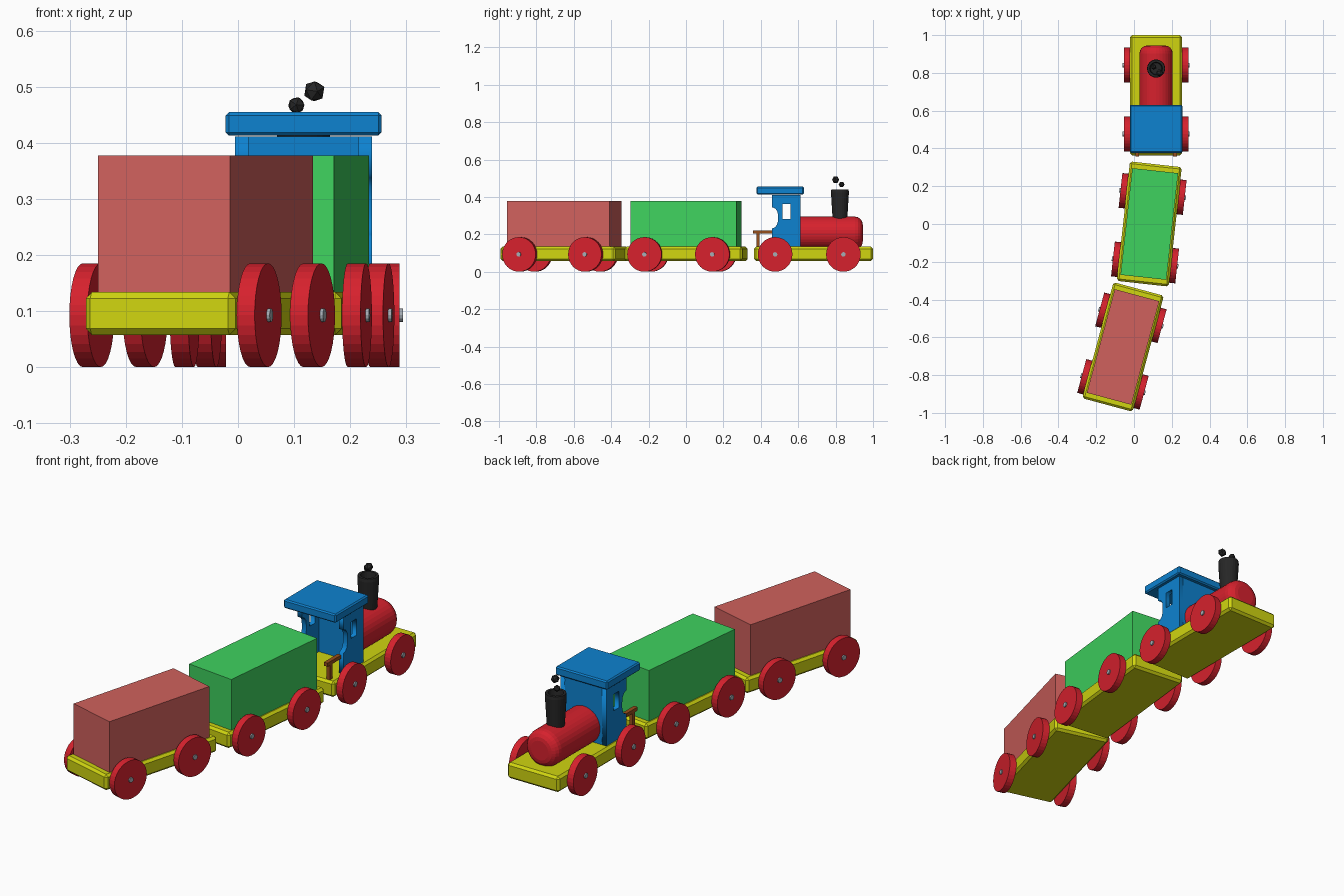
import bpy, bmesh, math
from mathutils import Matrix, Vector

if "Cube" in bpy.data.objects:
    bpy.data.objects.remove(bpy.data.objects["Cube"])


def mat(name, r, g, b):
    m = bpy.data.materials.new(name)
    lin = [((c / 255 + 0.055) / 1.055) ** 2.4 if c > 10 else c / 255 / 12.92 for c in (r, g, b)]
    m.diffuse_color = (*lin, 1)
    m.use_nodes = True
    m.node_tree.nodes["Principled BSDF"].inputs["Base Color"].default_value = m.diffuse_color
    return m


YELLOW = mat("yellow", 208, 213, 16)
RED = mat("red", 214, 33, 45)
BLUE = mat("blue", 13, 130, 208)
GREEN = mat("green", 63, 210, 95)
PINK = mat("faded_red", 208, 97, 93)
BLACK = mat("black", 38, 38, 38)
BROWN = mat("brown", 150, 78, 28)
GREY = mat("grey", 165, 172, 180)


def finish(name, bm, material, frame):
    bmesh.ops.recalc_face_normals(bm, faces=bm.faces)
    me = bpy.data.meshes.new(name)
    bm.to_mesh(me)
    bm.free()
    me.materials.append(material)
    ob = bpy.data.objects.new(name, me)
    ob.matrix_world = frame
    bpy.context.collection.objects.link(ob)
    return ob


def box(name, lo, hi, material, frame, bevel=0):
    lo, hi = Vector(lo), Vector(hi)
    bm = bmesh.new()
    bmesh.ops.create_cube(bm, size=1, matrix=Matrix.Translation((lo + hi) / 2) @ Matrix.Diagonal((*(hi - lo), 1)))
    if bevel:
        bmesh.ops.bevel(bm, geom=bm.edges[:], offset=bevel, segments=1, affect='EDGES')
    return finish(name, bm, material, frame)


def lathe(name, profile, material, frame, steps=32):
    """Spin (radius, height) points about local z."""
    bm = bmesh.new()
    vs = [bm.verts.new((r, 0, z)) for r, z in profile]
    es = [bm.edges.new(p) for p in zip(vs, vs[1:])]
    bmesh.ops.spin(bm, geom=vs + es, cent=(0, 0, 0), axis=(0, 0, 1), angle=2 * math.pi, steps=steps)
    bmesh.ops.remove_doubles(bm, verts=bm.verts, dist=1e-5)
    return finish(name, bm, material, frame)


def carriage(name, x, y, turn):
    """Base board and four wheels; returns the carriage frame."""
    f = Matrix.Translation((x, y, 0)) @ Matrix.Rotation(math.radians(turn), 4, 'Z')
    box(name + "_base", (-0.138, -0.318, 0.058), (0.138, 0.318, 0.134), YELLOW, f, 0.011)
    for i, wy in enumerate((-0.205, 0.16)):
        for s, side in ((-1, "left"), (1, "right")):
            wf = f @ Matrix.Translation((0, wy, 0.093)) @ Matrix.Rotation(s * math.pi / 2, 4, 'Y')
            lathe(f"{name}_{side}_wheel_{i + 1}",
                  [(0, 0.138), (0.0925, 0.138), (0.0925, 0.171), (0, 0.171)], RED, wf)
            lathe(f"{name}_{side}_axle_{i + 1}",
                  [(0, 0.1), (0.012, 0.1), (0.012, 0.177), (0, 0.177)], GREY, wf, 12)
    return f


# Carriages: engine and two wagons along a gentle bend
engine = carriage("engine", 0.117, 0.6815, 0)
for name, x, y, turn, m in (("green_wagon", 0.081, 0.0, -6.3, GREEN),
                            ("red_wagon", -0.058, -0.651, -15.1, PINK)):
    f = carriage(name, x, y, turn)
    box(name + "_load", (-0.122, -0.284, 0.13), (0.122, 0.284, 0.378), m, f)

# Everything on the engine is placed about its centre line, with world y
mid = Matrix.Translation((0.117, 0, 0))

# Boiler with a rounded nose
nose = [(0.088 - 0.042 * (1 - math.cos(a)), 0.903 + 0.042 * math.sin(a))
        for a in (math.radians(22.5 * k) for k in range(5))]
lathe("boiler", [(0, 0.59), (0.088, 0.59)] + nose + [(0, 0.945)], RED,
      mid @ Matrix.Translation((0, 0, 0.207)) @ Matrix.Rotation(-math.pi / 2, 4, 'X'))

# Chimney with hollow top, and smoke puffs
lathe("chimney", [(0, 0.26), (0.038, 0.26), (0.041, 0.31), (0.048, 0.425), (0.046, 0.44),
                  (0.034, 0.44), (0.03, 0.41), (0, 0.41)], BLACK,
      mid @ Matrix.Translation((0, 0.823, 0)), 24)
for i, (x, y, z, r) in enumerate(((0.136, 0.80, 0.492, 0.02), (0.104, 0.832, 0.467, 0.016))):
    bm = bmesh.new()
    bmesh.ops.create_icosphere(bm, subdivisions=1, radius=r)
    finish(f"smoke_puff_{i + 1}", bm, BLACK,
           Matrix.Translation((x, y, z)) @ Matrix.Rotation(0.5 + i, 4, 'X'))

# Cab side walls: outline with scooped rear edge and a window hole
outline = [(0.612, 0.13), (0.612, 0.411), (0.46, 0.411), (0.46, 0.345), (0.478, 0.338),
           (0.489, 0.322), (0.492, 0.30), (0.492, 0.272), (0.486, 0.25), (0.474, 0.237),
           (0.46, 0.232), (0.46, 0.13)]
window = [(0.516, 0.283), (0.559, 0.283), (0.559, 0.362), (0.516, 0.362)]
for s, side in ((-1, "left"), (1, "right")):
    cu = bpy.data.curves.new(f"cab_{side}_wall", 'CURVE')
    cu.dimensions, cu.fill_mode, cu.extrude = '2D', 'BOTH', 0.012
    for pts in (outline, window):
        sp = cu.splines.new('POLY')
        sp.points.add(len(pts) - 1)
        for p, (a, b) in zip(sp.points, pts):
            p.co = (a, b, 0, 1)
        sp.use_cyclic_u = True
    cu.materials.append(BLUE)
    ob = bpy.data.objects.new(f"cab_{side}_wall", cu)
    ob.location = (0.117 + s * 0.11, 0, 0)
    ob.rotation_euler = (math.pi / 2, 0, math.pi / 2)
    bpy.context.collection.objects.link(ob)
    bpy.ops.object.select_all(action='DESELECT')
    ob.select_set(True)
    bpy.context.view_layer.objects.active = ob
    bpy.ops.object.convert(target='MESH')

    # Hand rail with a single post behind each side wall
    x = s * 0.1
    box(f"{side}_rail", (x - 0.01, 0.357, 0.205), (x + 0.01, 0.462, 0.222), BROWN, mid)
    box(f"{side}_rail_post", (x - 0.009, 0.376, 0.13), (x + 0.009, 0.394, 0.206), BROWN, mid)

# Cab front wall and roof
box("cab_front_wall", (-0.1, 0.588, 0.13), (0.1, 0.612, 0.411), BLUE, mid)
box("cab_roof", (-0.139, 0.377, 0.413), (0.139, 0.63, 0.455), BLUE, mid, 0.006)
